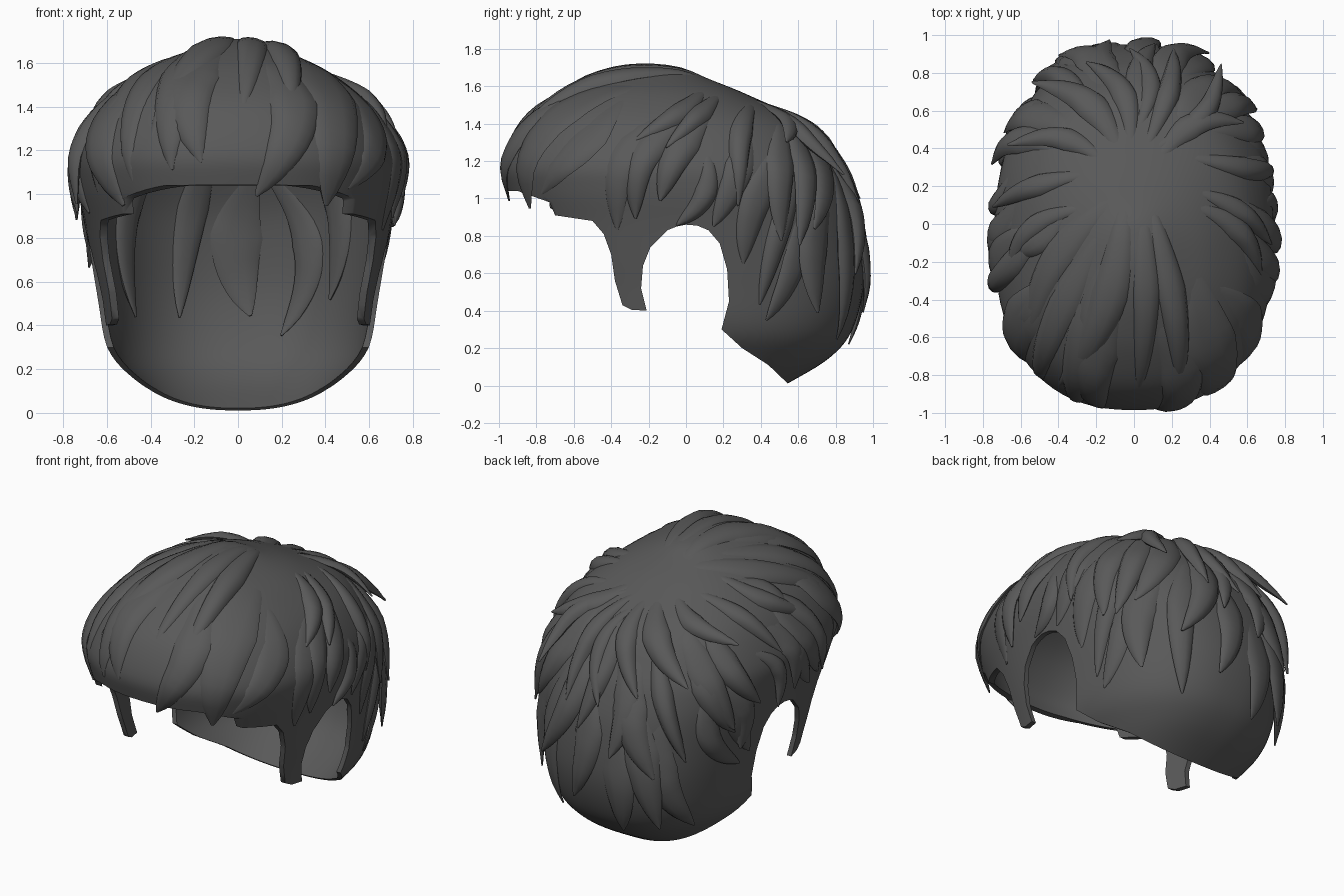
import bpy, bmesh, math, random
from mathutils import Vector, Quaternion
from mathutils.bvhtree import BVHTree

if "Cube" in bpy.data.objects:
    bpy.data.objects.remove(bpy.data.objects["Cube"])

random.seed(11)
mat = bpy.data.materials.new("dark_hair")
mat.diffuse_color = (0.1, 0.1, 0.1, 1)
mat.use_nodes = True
mat.node_tree.nodes["Principled BSDF"].inputs["Base Color"].default_value = mat.diffuse_color

# Horizontal sections of the hair volume: z, front y, back y, half width
ROWS = [(-0.05, -.3, .42, .25), (.02, -.3, .56, .36), (.15, -.5, .77, .49),
        (.3, -.7, .89, .60), (.55, -.8, .95, .65), (.85, -.9, .925, .70),
        (1.05, -.965, .865, .735), (1.2, -.98, .79, .725), (1.4, -.88, .64, .61),
        (1.55, -.69, .34, .43), (1.64, -.51, .12, .25), (1.69, -.36, .0, .12),
        (1.71, -.22, -.14, .03)]


def catmull(rows, steps):
    out = []
    for i in range(len(rows) - 1):
        a, b, c, d = (Vector(rows[max(0, min(len(rows) - 1, i + k))]) for k in (-1, 0, 1, 2))
        for s in range(steps):
            t = s / steps
            out.append(0.5 * (2 * b + (c - a) * t + (2 * a - 5 * b + 4 * c - d) * t * t
                              + (3 * b - a - 3 * c + d) * t ** 3))
    return out + [Vector(rows[-1])]


def add_object(name, bm):
    bmesh.ops.recalc_face_normals(bm, faces=bm.faces[:])
    me = bpy.data.meshes.new(name)
    bm.to_mesh(me)
    bm.free()
    ob = bpy.data.objects.new(name, me)
    bpy.context.collection.objects.link(ob)
    me.materials.append(mat)
    return ob


def bridge(bm, rings):
    n = len(rings[0])
    for a, b in zip(rings, rings[1:]):
        for k in range(n):
            bm.faces.new((a[k], a[(k + 1) % n], b[(k + 1) % n], b[k]))
    bm.faces.new(rings[0])
    bm.faces.new(rings[-1])


def power(v, e):
    return math.copysign(abs(v) ** e, v)


def volume(name, rows, n=80):
    """Closed loft through the sections, with a ray target for laying locks on it."""
    bm = bmesh.new()
    rings = []
    for z, f, b, w in catmull(rows, 5):
        ring = []
        for k in range(n):
            a = 2 * math.pi * k / n
            ring.append(bm.verts.new((w * power(math.cos(a), .84),
                                      (f + b) / 2 + (b - f) / 2 * power(math.sin(a), .84), z)))
        rings.append(ring)
    bridge(bm, rings)
    bm.normal_update()
    tree = BVHTree.FromBMesh(bm)
    return add_object(name, bm), tree


cap, outer = volume("hair_cap", ROWS)

# Hollow inside: thin at the nape and sideburns, a little thicker over the fringe
inner_rows = []
for z, f, b, w in ROWS:
    up = max(0, min(1, (z - .8) / .5))
    k = min(1, w / .25)
    inner_rows.append((z - .04 * up, f + (.03 + .03 * up) * k, b - .03 * k, w - (.03 + .015 * up) * k))
hollow, inner = volume("hollow_cutter", inner_rows)

# Side profile cutter: fringe line, sideburn, ear arch, nape
EDGE = [(-1.5, 1.05), (-.9, 1.04), (-.73, .98), (-.7, .91), (-.5, .88), (-.44, .81), (-.4, .7),
        (-.38, .56), (-.34, .43), (-.29, .405), (-.21, .40), (-.24, .52), (-.23, .64), (-.19, .74),
        (-.1, .83), (-.05, .85), (0, .86), (.06, .855), (.12, .83), (.18, .76), (.22, .62),
        (.23, .45), (.19, .3), (.3, .2), (.44, .11), (.55, .005), (.6, -.4), (-1.5, -.4)]
bm = bmesh.new()
bridge(bm, [[bm.verts.new((x, y, z)) for y, z in EDGE] for x in (-1.5, 1.5)])
profile = add_object("profile_cutter", bm)

bpy.context.view_layer.objects.active = cap
for cutter in (hollow, profile):
    m = cap.modifiers.new("cut", 'BOOLEAN')
    m.operation, m.solver, m.object = 'DIFFERENCE', 'EXACT', cutter
    bpy.ops.object.modifier_apply(modifier=m.name)
    cutter.hide_render = True
    cutter.hide_set(True)

# Locks: plump pointed strips combed from the crown over the volume
CENTRE = Vector((0, 0, .85))
CROWN = Vector((.04, .3, .72)).normalized()
TIPS = [(0, 1.09), (35, 1.04), (50, 1.0), (65, .92), (80, .9), (98, .88), (106, .7),
        (118, .4), (140, .25), (181, .25)]


def tip_height(phi):
    p = abs((phi + 180) % 360 - 180)
    for (a, za), (b, zb) in zip(TIPS, TIPS[1:]):
        if p <= b:
            return za + (zb - za) * (p - a) / (b - a)


def lock(bm, tree, phi, z_end, t0, width, height, lift, bend, n=16):
    a = math.radians(phi)
    end = Vector((.75 * math.sin(a), -.95 * math.cos(a), z_end - .85)).normalized()
    axis = CROWN.cross(end).normalized()
    total = CROWN.angle(end)
    pts = []
    for i in range(n + 1):
        s = i / n
        d = Quaternion(axis, total * (t0 + (1 - t0) * s)) @ CROWN
        d = (d + axis * bend * math.sin(math.pi * s)).normalized()
        p, nor, _, _ = tree.ray_cast(CENTRE, d)
        if nor.dot(d) < 0:
            nor = -nor
        pts.append((p, (nor + d).normalized()))
    rings = []
    for i, (p, nor) in enumerate(pts):
        s = i / n
        tan = (pts[min(n, i + 1)][0] - pts[max(0, i - 1)][0]).normalized()
        side = tan.cross(nor).normalized()
        w = width * min(1, .3 + 1.6 * s) * max(.06, (1 - s ** 3) ** .75)
        h = height * min(1, .1 + 1.6 * s) * max(.15, 1 - s ** 5)
        base = p + nor * (lift * s ** 3 - .008)
        ring = []
        for k in range(10):
            c, q = math.cos(k * math.pi / 5), math.sin(k * math.pi / 5)
            ring.append(bm.verts.new(base + side * w * c + nor * h * (q if q > 0 else .45 * q)))
        rings.append(ring)
    bridge(bm, rings)


def tier(name, count, start, stop, rise, t0, width, height, lift, tree=outer, vary=.1):
    bm = bmesh.new()
    for i in range(count):
        phi = start + (stop - start) * (i + .5 + random.uniform(-.35, .35)) / count
        lock(bm, tree, phi, tip_height(phi) + rise + random.uniform(-.4, 1) * vary,
             t0 + random.uniform(-.08, .15), width * random.uniform(.75, 1.3),
             height * random.uniform(.7, 1.2), lift * random.uniform(.2, 1.3),
             random.uniform(-.16, .16))
    return add_object(name, bm)


# Left and right differ: the right front is one smooth sweep with few locks
parts = [cap,
         tier("left_fringe_locks", 6, -72, -5, -.04, .35, .11, .045, .01),
         tier("right_fringe_locks", 4, 0, 72, -.06, .45, .13, .04, .01),
         tier("fringe_top_locks", 5, -55, 30, .2, .2, .085, .05, .0, vary=.15),
         tier("right_side_locks", 6, 66, 122, .0, .5, .075, .045, .04),
         tier("left_side_locks", 6, -122, -66, .0, .5, .075, .045, .04),
         tier("right_upper_locks", 4, 66, 125, .3, .35, .075, .05, .05, vary=.2),
         tier("left_upper_locks", 5, -125, -60, .3, .35, .075, .05, .05, vary=.2),
         tier("back_lower_locks", 8, 112, 248, .0, .5, .095, .04, .06, vary=.25),
         tier("back_middle_locks", 8, 115, 245, .4, .35, .09, .05, .07, vary=.2),
         tier("crown_locks", 7, 110, 250, .8, .2, .075, .055, .1, vary=.2),
         tier("inside_locks", 5, 125, 235, .0, .45, .1, .06, -.02, inner, .3)]

for ob in parts:
    bpy.ops.object.select_all(action='DESELECT')
    ob.select_set(True)
    bpy.context.view_layer.objects.active = ob
    bpy.ops.object.shade_smooth_by_angle(angle=math.radians(50))
